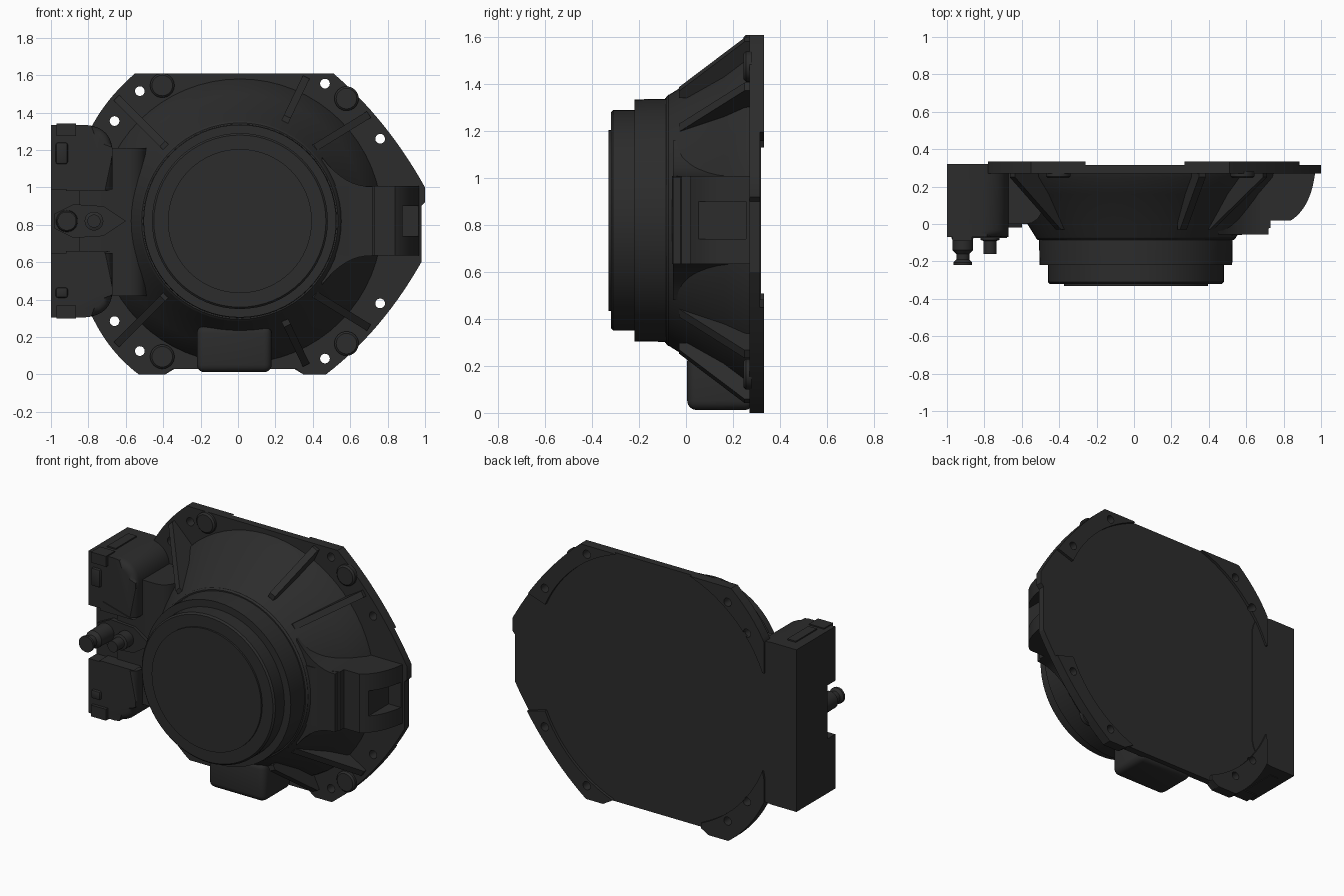
import bpy, bmesh, math
from mathutils import Vector, Matrix

cube = bpy.data.objects.get("Cube")
if cube:
    bpy.data.objects.remove(cube, do_unlink=True)

metal = bpy.data.materials.new("dark grey metal")
metal.use_nodes = True
COLOR = (0.025, 0.025, 0.025, 1)
metal.diffuse_color = COLOR
metal.node_tree.nodes["Principled BSDF"].inputs["Base Color"].default_value = COLOR
CX, CZ = 0.01, 0.82      # bell axis


def finish(bm, name):
    bmesh.ops.recalc_face_normals(bm, faces=bm.faces)
    mesh = bpy.data.meshes.new(name)
    bm.to_mesh(mesh)
    bm.free()
    mesh.materials.append(metal)
    ob = bpy.data.objects.new(name, mesh)
    bpy.context.collection.objects.link(ob)
    return ob


def prism(name, pts, lo, hi, axis="y", bevel=0, pick=None, segments=4):
    """Extrude an (x, z) profile along y, or an (x, y) profile along z."""
    put = (lambda p, d: (p[0], d, p[1])) if axis == "y" else (lambda p, d: (p[0], p[1], d))
    bm = bmesh.new()
    a = [bm.verts.new(put(p, lo)) for p in pts]
    b = [bm.verts.new(put(p, hi)) for p in pts]
    bm.faces.new(a)
    bm.faces.new(b)
    for i in range(len(pts)):
        j = (i + 1) % len(pts)
        bm.faces.new((a[i], a[j], b[j], b[i]))
    if bevel:
        edges = [e for e in bm.edges if pick is None or all(pick(v.co) for v in e.verts)]
        bmesh.ops.bevel(bm, geom=edges, offset=bevel, segments=segments, profile=0.5, affect="EDGES")
    return finish(bm, name)


def box(name, x, y, z, **kw):
    return prism(name, [(x[0], z[0]), (x[1], z[0]), (x[1], z[1]), (x[0], z[1])], y[0], y[1], **kw)


def lathe(name, profile, x=CX, z=CZ, n=64):
    """Revolve (radius, y) points about an axis along y."""
    bm = bmesh.new()
    rings = [[bm.verts.new((x + r * math.cos(k * math.tau / n), y, z + r * math.sin(k * math.tau / n)))
              for k in range(n)] for r, y in profile]
    for a, b in zip(rings, rings[1:]):
        for k in range(n):
            m = (k + 1) % n
            bm.faces.new((a[k], a[m], b[m], b[k]))
    bm.faces.new(rings[0])
    bm.faces.new(rings[-1])
    return finish(bm, name)


def bend(a, b, c, n=14):
    """Smooth curve from a to c, pulled towards b."""
    a, b, c = Vector(a), Vector(b), Vector(c)
    return [tuple(a * (1 - t) ** 2 + b * 2 * t * (1 - t) + c * t * t) for t in (i / n for i in range(n + 1))]


def cut(ob, cutter):
    mod = ob.modifiers.new("cut", "BOOLEAN")
    mod.operation = "DIFFERENCE"
    mod.solver = "EXACT"
    mod.object = cutter
    bpy.context.view_layer.objects.active = ob
    bpy.ops.object.modifier_apply(modifier=mod.name)


def flip(pts):
    return [(x, 2 * CZ - z) for x, z in pts]


# Mounting flange and its raised corner pads
top_right = bend((0.51, 1.61), (0.80, 1.36), (1.0, 1.0))
low_right = bend((0.98, 0.60), (0.77, 0.23), (0.47, 0))
low_left = bend((-0.53, 0), (-0.69, 0.12), (-0.78, 0.31))
top_left = bend((-0.78, 1.33), (-0.70, 1.48), (-0.55, 1.61))
outline = (top_right + [(1.0, 0.92), (0.98, 0.90)] + low_right + [(0.35, 0), (0.31, 0.03), (-0.35, 0.03), (-0.39, 0)]
           + low_left + top_left)
plates = [prism("mounting_flange", outline, 0.27, 0.315)]


def inner_arc(a, b, r=0.83, n=12):
    return [(r * math.cos(math.radians(a + (b - a) * i / n)), CZ + r * math.sin(math.radians(a + (b - a) * i / n)))
            for i in range(n + 1)]


plates.append(prism("pad_top_left", top_right[:11] + inner_arc(24, 71) + [(0.28, 1.61)], 0.30, 0.333))
plates.append(prism("pad_bottom_left", low_right[3:] + [(0.35, 0), (0.30, 0.03)] + inner_arc(-70, -24), 0.30, 0.333))
plates.append(prism("pad_top_right", [(-0.78, 1.13)] + top_left + [(-0.26, 1.61)] + inner_arc(109, 158), 0.30, 0.333))
plates.append(prism("pad_bottom_right", [(-0.39, 0)] + low_left + [(-0.78, 0.46)] + inner_arc(202, 246) + [(-0.34, 0.03)],
                    0.30, 0.333))

# Bolt holes through flange and pads
bm = bmesh.new()
for x, z in ((-0.525, 1.515), (0.465, 1.555), (-0.66, 1.355), (0.76, 1.26)):
    for zz in (z, 2 * CZ - z):
        place = Matrix.Translation((x, 0.3, zz)) @ Matrix.Rotation(math.pi / 2, 4, "X")
        bmesh.ops.create_cone(bm, cap_ends=True, segments=20, radius1=0.026, radius2=0.026, depth=0.3, matrix=place)
holes = finish(bm, "hole_cutter")
for plate in plates:
    cut(plate, holes)
bpy.data.objects.remove(holes, do_unlink=True)

# Bell, stepped drum and end cap
lathe("bell", [(0.53, -0.08), (0.58, 0.0), (0.68, 0.16), (0.755, 0.25), (0.765, 0.29)])
lathe("drum", [(0.515, -0.22), (0.518, -0.07)])
lathe("drum_collar", [(0.525, -0.085), (0.535, -0.075), (0.535, -0.04)])
lathe("drum_step", [(0.46, -0.32), (0.47, -0.31), (0.47, -0.21)])
lathe("end_cap", [(0.385, -0.331), (0.385, -0.31)])

# Corner bosses
for x, z in ((-0.405, 1.545), (0.58, 1.475)):
    for side, zz in (("top", z), ("bottom", 2 * CZ - z)):
        lathe(side + "_boss", [(0.055, 0.245), (0.065, 0.255), (0.065, 0.28)], x, zz, 32)

# Radial ribs on the bell
RIBS = [((0.25, 1.35), (0.365, 1.59)), ((0.375, 1.19), (0.70, 1.39)), ((-0.37, 1.20), (-0.65, 1.48))]
for a, b in RIBS + [flip(r) for r in RIBS]:
    a, b = Vector(a), Vector(b)
    side = (b - a).orthogonal().normalized() * 0.02
    bm = bmesh.new()
    faces = []
    for s in (side, -side):
        faces.append([bm.verts.new((p.x + s.x, y, p.y + s.y))
                      for p, y in ((a, -0.03), (a.lerp(b, 0.12), -0.03), (b, 0.25), (b, 0.28), (a, 0.28))])
        bm.faces.new(faces[-1])
    for i in range(5):
        j = (i + 1) % 5
        bm.faces.new((faces[0][i], faces[0][j], faces[1][j], faces[1][i]))
    finish(bm, "bell_rib")

# Bottom sump
box("sump", (-0.22, 0.18), (0.005, 0.29), (0.012, 0.26), bevel=0.04, pick=lambda c: True)

# Side nose with a pocket, and its flare into the drum
nose_profile = ([(0.4, -0.06), (0.56, -0.06), (0.66, -0.045), (0.73, -0.02), (0.73, 0.02)]
                + bend((0.84, 0.02), (0.95, 0.09), (0.97, 0.29)) + [(0.4, 0.29)])
nose = prism("side_nose", nose_profile, 0.635, 1.008, axis="z")
pocket = box("pocket_cutter", (0.88, 1.1), (-0.1, 0.255), (0.74, 0.90))
cut(nose, pocket)
bpy.data.objects.remove(pocket, do_unlink=True)
flare_top = bend((0.72, 1.005), (0.57, 1.0), (0.45, 1.16), 8)
prism("nose_flare", flare_top + flip(flare_top)[::-1], -0.055, 0.2)

# Duct joining the side case to the bell
box("side_duct", (-0.85, -0.49), (0.0, 0.29), (0.42, 1.21), bevel=0.09,
    pick=lambda c: c.x > -0.5 and c.y < 0.1)

# Side case: two blocks around a recessed middle
case = [(-1, 0.99), (-0.67, 0.99)] + bend((-0.67, 1.18), (-0.67, 1.325), (-0.82, 1.335), 8) + [(-1, 1.335)]
for label, pts in (("upper", case), ("lower", flip(case))):
    prism(label + "_case_block", pts, -0.07, 0.32, bevel=0.04,
          pick=lambda c: c.y < 0 and c.x > -0.9 and abs(c.z - CZ) > 0.165)
    wedge = [(-0.90, 1.04), (-0.68, 0.98), (-0.92, 0.98)]
    prism(label + "_case_wedge", wedge if label == "upper" else flip(wedge), -0.075, 0.02)
box("case_middle", (-1, -0.67), (0.01, 0.32), (0.6, 1.05))

# Clips and cover plates on the case
box("upper_clip", (-0.97, -0.865), (-0.09, 0.0), (1.275, 1.342))
box("lower_clip", (-0.97, -0.865), (-0.09, 0.0), (0.298, 0.37))
box("upper_latch", (-0.975, -0.91), (-0.088, 0.0), (1.125, 1.24), bevel=0.012, segments=2)
box("lower_latch", (-0.975, -0.91), (-0.088, 0.0), (0.41, 0.465), bevel=0.012, segments=2)
for z in (1.335, 0.305):
    box("case_cover_plate", (-0.94, -0.88), (0.03, 0.24), (z - 0.004, z + 0.008))

# Connector plate with two studs
prism("connector_plate", [(-0.98, 0.78), (-0.88, 0.73), (-0.72, 0.74), (-0.60, 0.82),
                          (-0.72, 0.90), (-0.88, 0.91), (-0.98, 0.86)], -0.02, 0.05)
lathe("large_stud", [(0.05, -0.22), (0.05, -0.205), (0.035, -0.19), (0.035, -0.16), (0.055, -0.14),
                     (0.055, -0.09), (0.06, 0.02)], -0.915, CZ, 28)
lathe("small_stud", [(0.035, -0.16), (0.035, -0.09), (0.05, -0.085), (0.05, 0.02)], -0.77, CZ, 28)

# Smooth curved surfaces, keep hard edges
bpy.ops.object.select_all(action="DESELECT")
for ob in bpy.context.collection.objects:
    if ob.type == "MESH" and metal.name in ob.data.materials:
        ob.select_set(True)
        bpy.context.view_layer.objects.active = ob
bpy.ops.object.shade_smooth_by_angle(angle=math.radians(30))
